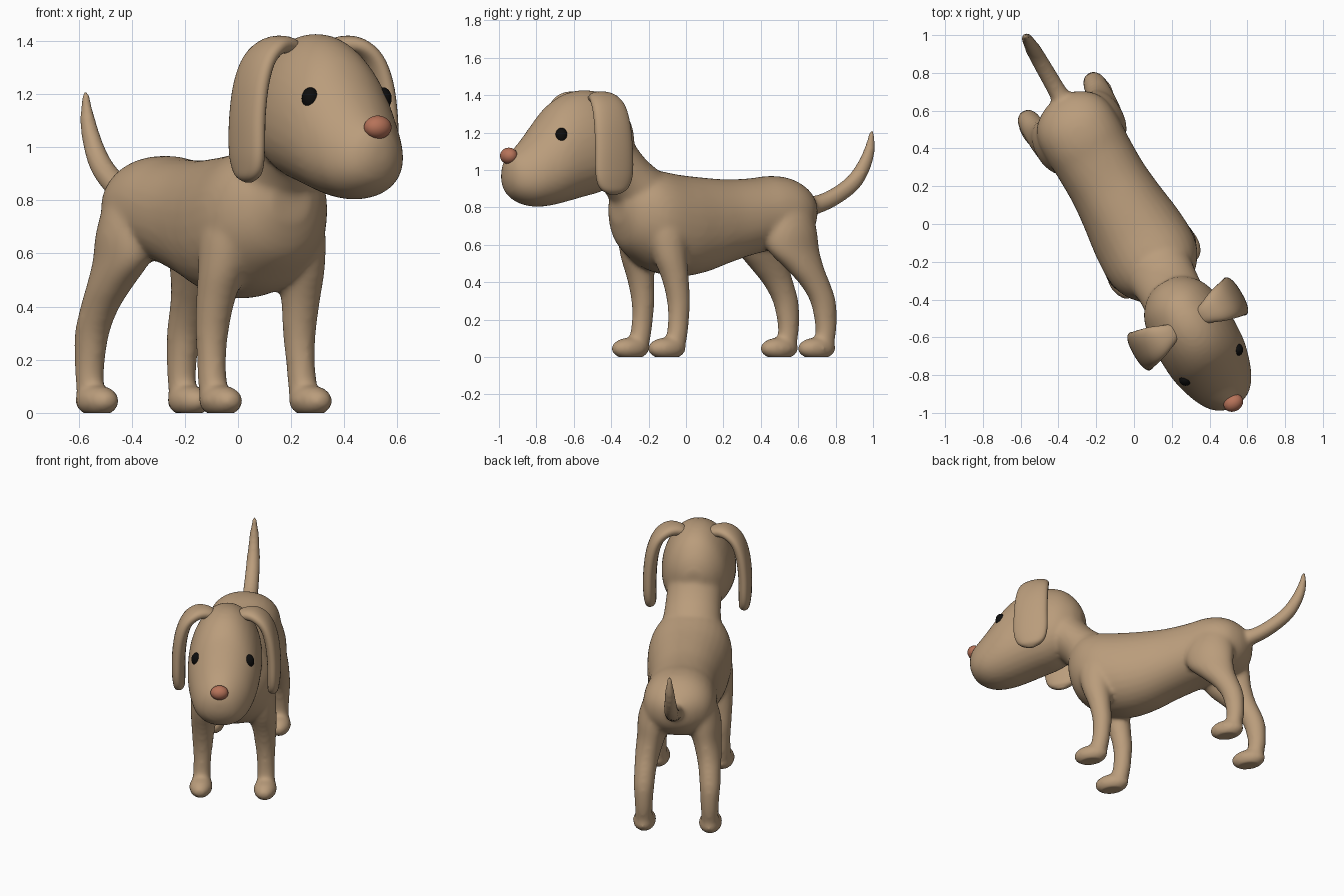
import bpy, bmesh, math
from mathutils import Vector, Matrix
from mathutils.bvhtree import BVHTree

if "Cube" in bpy.data.objects:
    bpy.data.objects.remove(bpy.data.objects["Cube"])

TURN = Matrix.Rotation(math.radians(30), 4, 'Z')   # the dog stands diagonally
BX, HX = -0.01, -0.018                              # centre lines of body and head


def material(name, col):
    m = bpy.data.materials.new(name)
    m.diffuse_color = (*col, 1)
    m.use_nodes = True
    m.node_tree.nodes["Principled BSDF"].inputs["Base Color"].default_value = m.diffuse_color
    return m


TAN = material("tan fur", (0.49, 0.335, 0.20))
BLACK = material("eye black", (0.004, 0.004, 0.004))
BROWN = material("nose brown", (0.47, 0.17, 0.10))


def spline(rows, k=4):
    """Catmull-Rom resampling of rows of numbers."""
    out = []
    last = len(rows) - 1
    for i in range(last):
        p0, p1, p2, p3 = (rows[max(0, min(last, j))] for j in (i - 1, i, i + 1, i + 2))
        for s in range(k):
            t = s / k
            out.append(tuple(
                0.5 * (2 * b + (c - a) * t + (2 * a - 5 * b + 4 * c - d) * t * t
                       + (3 * b - a - 3 * c + d) * t ** 3)
                for a, b, c, d in zip(p0, p1, p2, p3)))
    out.append(tuple(rows[-1]))
    return out


def loft(bm, rings, n=32, power=2.0, taper=0.0):
    """Closed loft through super-elliptic rings (centre, u, v)."""
    prev = first = None
    for c, u, v in rings:
        ring = []
        for i in range(n):
            a = 2 * math.pi * i / n
            ca, sa = math.cos(a), math.sin(a)
            x = math.copysign(abs(ca) ** (2 / power), ca) * (1 - taper * sa)
            z = math.copysign(abs(sa) ** (2 / power), sa)
            ring.append(bm.verts.new(c + u * x + v * z))
        if prev:
            for i in range(n):
                j = (i + 1) % n
                bm.faces.new((prev[i], prev[j], ring[j], ring[i]))
        else:
            first = ring
        prev = ring
    bm.faces.new(first[::-1])
    bm.faces.new(prev)


def trunk(bm, ox, rows, power, taper=0.0):
    """Rows of (y, top, bottom, half width)."""
    loft(bm, [(Vector((ox, y, (t + b) / 2)), Vector((max(w, .01), 0, 0)),
               Vector((0, 0, max((t - b) / 2, .01)))) for y, t, b, w in spline(rows)],
         power=power, taper=taper)


def leg(bm, side, rows):
    """Rows of (x, y, z, half width, half depth)."""
    loft(bm, [(Vector((BX + side * x, y, z)), Vector((rx, 0, 0)), Vector((0, ry, 0)))
              for x, y, z, rx, ry in spline(rows)])


def tube(bm, rows, side, power=2.0):
    """Rows of (x, y, z, radius along side, other radius), square to the path."""
    rows = spline(rows)
    pts = [Vector(r[:3]) for r in rows]
    rings = []
    for i, r in enumerate(rows):
        t = (pts[min(i + 1, len(pts) - 1)] - pts[max(i - 1, 0)]).normalized()
        rings.append((pts[i], side * max(r[3], .004), t.cross(side).normalized() * max(r[4], .004)))
    loft(bm, rings, power=power)


def ball(bm, c, radii):
    bmesh.ops.create_uvsphere(bm, u_segments=32, v_segments=20, radius=1,
                              matrix=Matrix.Translation(c) @ Matrix.Diagonal((*radii, 1)))


def finish(bm, name, mat):
    bmesh.ops.recalc_face_normals(bm, faces=bm.faces[:])
    me = bpy.data.meshes.new(name)
    bm.to_mesh(me)
    bm.free()
    for p in me.polygons:
        p.use_smooth = True
    ob = bpy.data.objects.new(name, me)
    bpy.context.collection.objects.link(ob)
    me.materials.append(mat)
    return ob


# torso, head, neck, legs and tail, later fused into one skin
bm = bmesh.new()
trunk(bm, BX, [(-.42, .88, .72, .08), (-.38, .96, .60, .16), (-.30, 1.0, .52, .225),
               (-.20, 1.0, .46, .255), (-.05, .975, .43, .25), (.10, .96, .45, .23),
               (.25, .95, .50, .215), (.40, .955, .545, .215), (.52, .968, .57, .22),
               (.62, .958, .58, .215), (.70, .92, .62, .18), (.755, .87, .68, .11),
               (.78, .82, .74, .04)], 2.15)
trunk(bm, HX, [(-.345, 1.22, 1.12, .05), (-.38, 1.30, 1.03, .12), (-.45, 1.38, .93, .18),
               (-.54, 1.418, .88, .208), (-.64, 1.427, .855, .22), (-.74, 1.402, .83, .22),
               (-.83, 1.342, .81, .212), (-.91, 1.25, .803, .192), (-.98, 1.168, .812, .167),
               (-1.04, 1.112, .84, .132), (-1.08, 1.075, .88, .09), (-1.103, 1.02, .94, .035)],
      2.1, 0.13)
X, Y = Vector((1, 0, 0)), Vector((0, 1, 0))
tube(bm, [(BX, -.20, .80, .20, .18), (BX, -.365, .965, .17, .135), (HX, -.50, 1.10, .17, .16)], X)
tube(bm, [(0, .70, .80, .06, .06), (0, .81, .815, .05, .05), (0, .92, .858, .047, .047),
          (0, 1.035, .935, .043, .045), (0, 1.105, 1.035, .036, .038),
          (0, 1.138, 1.13, .026, .028), (0, 1.146, 1.22, .011, .011)], X)
for s in (-1, 1):
    leg(bm, s, [(.195, -.185, .03, .055, .06), (.195, -.162, .12, .054, .057),
                (.193, -.152, .20, .054, .057), (.190, -.15, .30, .062, .062),
                (.185, -.168, .42, .073, .073), (.17, -.195, .55, .09, .095),
                (.14, -.20, .70, .11, .12), (.12, -.20, .80, .07, .07)])
    leg(bm, s, [(.20, .735, .03, .052, .055), (.20, .752, .12, .053, .055),
                (.20, .752, .20, .056, .061), (.20, .735, .30, .063, .071),
                (.195, .69, .39, .068, .086), (.185, .635, .47, .077, .11),
                (.165, .575, .57, .09, .15), (.14, .56, .68, .11, .16),
                (.11, .57, .80, .10, .13), (.08, .57, .88, .06, .08)])
    for y, x in ((-.225, .195), (.697, .20)):
        ball(bm, (BX + s * x, y, .045), (.071, .111, .06))
raw = finish(bm, "body_raw", TAN)
mod = raw.modifiers.new("fuse", 'REMESH')
mod.mode = 'VOXEL'
mod.voxel_size = 0.013
mod = raw.modifiers.new("soften", 'SMOOTH')
mod.factor = 0.5
mod.iterations = 12
bpy.context.view_layer.update()
skin = bpy.data.meshes.new_from_object(raw.evaluated_get(bpy.context.evaluated_depsgraph_get()))
bpy.data.objects.remove(raw)
bm = bmesh.new()
bm.from_mesh(skin)
for v in bm.verts:                      # flat soles
    v.co.z = max(v.co.z, 0)
for f in bm.faces:
    f.material_index = 0
bm.normal_update()
tree = BVHTree.FromBMesh(bm)
parts = [finish(bm, "body", TAN)]

# floppy ears
for s, label in ((-1, "right"), (1, "left")):
    rows = [(.07, 1.36, .04, .03), (.12, 1.384, .06, .033), (.18, 1.378, .085, .036),
            (.235, 1.33, .10, .038), (.27, 1.24, .108, .04), (.287, 1.12, .112, .04),
            (.29, 1.0, .113, .039), (.287, .93, .10, .036), (.283, .89, .07, .03),
            (.28, .868, .02, .01)]
    bm = bmesh.new()
    tube(bm, [(HX + s * x, -.60, z, w, t) for x, z, w, t in rows], Y, 2.3)
    parts.append(finish(bm, label + "_ear", TAN))

    # eye seated on the head surface
    p, nrm, _, _ = tree.find_nearest(Vector((HX + s * .19, -.87, 1.20)))
    bm = bmesh.new()
    ball(bm, p - nrm * .014, (.033, .033, .042))
    parts.append(finish(bm, label + "_eye", BLACK))

# nose
bm = bmesh.new()
ball(bm, (HX, -1.083, 1.075), (.054, .045, .044))
parts.append(finish(bm, "nose", BROWN))

for ob in parts:
    ob.data.transform(TURN)
